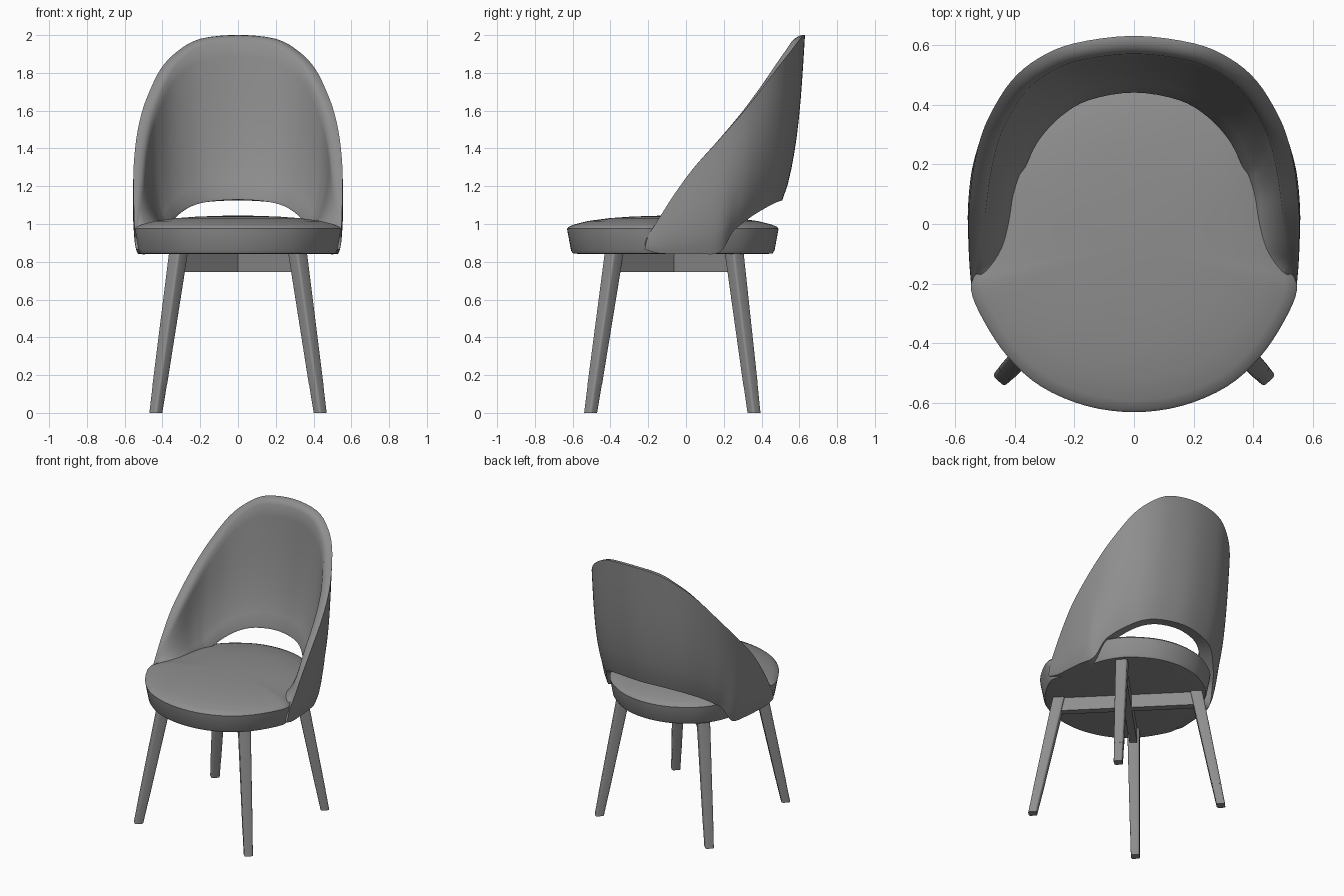
import bpy, bmesh, math
from mathutils import Vector

if "Cube" in bpy.data.objects:
    bpy.data.objects.remove(bpy.data.objects["Cube"])

grey = bpy.data.materials.new("dark_grey")
grey.diffuse_color = (.27, .27, .27, 1)
grey.use_nodes = True
grey.node_tree.nodes["Principled BSDF"].inputs["Base Color"].default_value = grey.diffuse_color


def spline(pts, n, closed=False):
    """Resample a point list with a Catmull-Rom curve, n steps per span."""
    m = len(pts)
    get = (lambda i: pts[i % m]) if closed else (lambda i: pts[max(0, min(m - 1, i))])
    out = []
    for i in range(m if closed else m - 1):
        p = [get(i + k) for k in (-1, 0, 1, 2)]
        for s in range(n):
            t = s / n
            out.append([0.5 * (2 * b + (c - a) * t + (2 * a - 5 * b + 4 * c - d) * t * t
                               + (3 * b - a - 3 * c + d) * t ** 3) for a, b, c, d in zip(*p)])
    if not closed:
        out.append(list(pts[-1]))
    return out


def loft(name, rings, bevel=0, sharp=40):
    """Skin closed rings of points, cap both ends, round the upright edges."""
    bm = bmesh.new()
    vr = [[bm.verts.new(p) for p in r] for r in rings]
    n = len(vr[0])
    for a, b in zip(vr, vr[1:]):
        for i in range(n):
            j = (i + 1) % n
            bm.faces.new((a[i], a[j], b[j], b[i]))
    bm.faces.new(vr[0])
    bm.faces.new(vr[-1])
    bmesh.ops.recalc_face_normals(bm, faces=bm.faces)
    if bevel:
        edges = [e for e in bm.edges
                 if abs((e.verts[0].co - e.verts[1].co).normalized().z) > .8]
        bmesh.ops.bevel(bm, geom=edges, offset=bevel, segments=3, profile=0.5,
                        affect='EDGES', clamp_overlap=True)
    me = bpy.data.meshes.new(name)
    bm.to_mesh(me)
    bm.free()
    me.materials.append(grey)
    ob = bpy.data.objects.new(name, me)
    bpy.context.collection.objects.link(ob)
    bpy.ops.object.select_all(action='DESELECT')
    ob.select_set(True)
    bpy.context.view_layer.objects.active = ob
    bpy.ops.object.shade_smooth_by_angle(angle=math.radians(sharp))
    return ob


# Seat cushion: outline wide in front of the shell, tucked inside it behind
half = [(0, -.63), (.16, -.609), (.31, -.545), (.42, -.448), (.50, -.33), (.546, -.22),
        (.522, -.14), (.495, 0), (.47, .13), (.435, .23), (.37, .33), (.27, .41), (.15, .468), (0, .49)]
outline = spline(half + [(-x, y) for x, y in half[-2:0:-1]], 4, closed=True)
profile = [(.90, .842), (.945, .845), (.962, .86), (.995, .96), (1, .975), (.985, .985),
           (.93, .998), (.8, 1.016), (.6, 1.031), (.4, 1.039), (.2, 1.043), (.05, 1.045)]
cy = -.07
loft("seat", [[(x * s, cy + (y - cy) * s, z) for x, y in outline] for s, z in profile])

# Wrap-around backrest: top rim point, bottom edge point, inner foot (x, y), rim width
cols = [(0, .63, 2.0, 0, .51, 1.125, 0, .44, .06),
        (.2, .605, 1.98, .18, .48, 1.115, .15, .415, .06),
        (.32, .555, 1.915, .29, .43, 1.09, .245, .36, .06),
        (.41, .48, 1.82, .37, .355, 1.045, .315, .285, .06),
        (.48, .37, 1.675, .425, .295, 1.0, .355, .21, .06),
        (.516, .28, 1.565, .458, .245, .955, .38, .145, .06),
        (.54, .17, 1.44, .49, .18, .85, .395, .085, .06),
        (.553, .04, 1.295, .515, .07, .842, .405, .0, .055),
        (.553, -.06, 1.16, .525, -.05, .842, .425, -.085, .04),
        (.55, -.14, 1.035, .532, -.145, .845, .475, -.16, .025),
        (.545, -.2, .94, .537, -.22, .865, .525, -.215, .012)]
mirrored = [(-c[0], *c[1:3], -c[3], *c[4:6], -c[6], *c[7:]) for c in cols[:0:-1]]
cs = spline(mirrored + cols, 4)
ROWS = 10
rings = []
for i, c in enumerate(cs):
    a, b = cs[max(i - 1, 0)], cs[min(i + 1, len(cs) - 1)]
    n = Vector((b[1] - a[1], a[0] - b[0], 0)).normalized()   # inward at the rim
    top, bot = Vector(c[0:3]), Vector(c[3:6])
    w = c[8]
    soft = min(1, (top.z - bot.z) / .6)
    drop = Vector((0, 0, .035 * soft))
    foot_z = min(max(bot.z + .02, .99), top.z - .02)
    foot = Vector((c[6], c[7], foot_z))
    base = Vector((c[6], c[7], bot.z + .004))
    in_top = top + n * w - drop

    def bulge(t):
        return -n * .03 * math.sin(math.pi * t ** .7) * soft

    outer = [bot.lerp(top, r / ROWS) + bulge(r / ROWS) for r in range(ROWS + 1)]
    rim = [top + n * w * u - drop * v for u, v in ((.15, -.02), (.45, .06), (.75, .35))]
    inner = [foot.lerp(in_top, r / ROWS) + bulge(r / ROWS) for r in range(ROWS, -1, -1)]
    rings.append(outer + rim + inner + [base])
loft("backrest", rings, sharp=55)


# Square tapered bars, turned to face along their own diagonal
def bar(name, p0, p1, w0, w1, side, bevel):
    side = Vector(side).normalized()
    fwd = Vector((-side.y, side.x, 0))
    loft(name, [[Vector(p) + side * u * w + fwd * v * w
                 for u, v in ((-.5, -.5), (.5, -.5), (.5, .5), (-.5, .5))]
                for p, w in ((p0, w0), (p1, w1))], bevel)


# Splayed legs with separate end caps
for sx, sn in ((-1, "left"), (1, "right")):
    for top_y, foot_y, yn in ((-.38, -.505, "front"), (.255, .36, "back")):
        foot = Vector((sx * .435, foot_y, 0))
        top = Vector((sx * .315, top_y, .85))
        joint = foot.lerp(top, .15 / .85)
        d = (top.x - foot.x, top.y - foot.y, 0)
        bar(f"{yn}_{sn}_leg", joint, top, .062, .078, d, .012)
        bar(f"{yn}_{sn}_foot_cap", foot, joint, .056, .0605, d, .012)

# Crossed rails under the seat
for sx, name in ((1, "rail_a"), (-1, "rail_b")):
    p0, p1 = Vector((-sx * .315, -.38, 0)), Vector((sx * .315, .255, 0))
    w = (p1 - p0).normalized().cross(Vector((0, 0, 1))) * .025
    loft(name, [[p - w + Vector((0, 0, .747)), p + w + Vector((0, 0, .747)),
                 p + w + Vector((0, 0, .846)), p - w + Vector((0, 0, .846))]
                for p in (p0, p1)])
